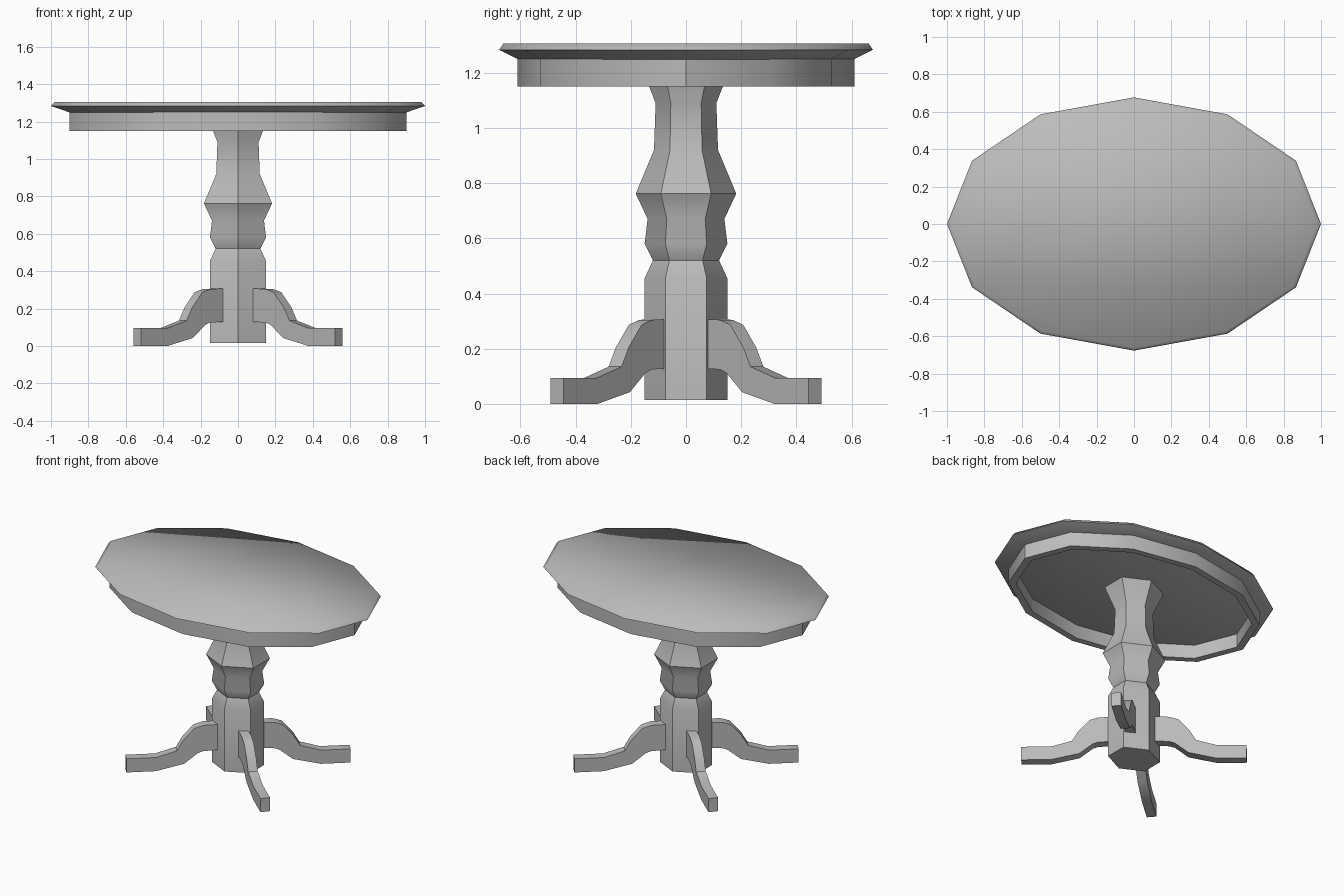
import bpy, bmesh, math
from mathutils import Vector

if "Cube" in bpy.data.objects:
    bpy.data.objects.remove(bpy.data.objects["Cube"])

mat = bpy.data.materials.new("grey")
mat.diffuse_color = (0.5, 0.5, 0.5, 1)
mat.use_nodes = True
mat.node_tree.nodes["Principled BSDF"].inputs["Base Color"].default_value = mat.diffuse_color


def finish(name, bm, angle):
    bmesh.ops.recalc_face_normals(bm, faces=bm.faces)
    me = bpy.data.meshes.new(name)
    bm.to_mesh(me)
    bm.free()
    ob = bpy.data.objects.new(name, me)
    bpy.context.collection.objects.link(ob)
    me.materials.append(mat)
    bpy.ops.object.select_all(action='DESELECT')
    ob.select_set(True)
    bpy.context.view_layer.objects.active = ob
    bpy.ops.object.shade_smooth_by_angle(angle=math.radians(angle))
    return ob


def lathe(name, sides, start, profile, angle, closed=False):
    """Stack of polygon rings given as (x radius, y radius, z)."""
    bm = bmesh.new()
    rings = []
    for rx, ry, z in profile:
        ring = []
        for i in range(sides):
            a = math.radians(start) + i * math.tau / sides
            ring.append(bm.verts.new((rx * math.cos(a), ry * math.sin(a), z)))
        rings.append(ring)
    pairs = list(zip(rings, rings[1:]))
    if closed:
        pairs.append((rings[-1], rings[0]))
    else:
        bm.faces.new(rings[0])
        bm.faces.new(rings[-1])
    for lo, hi in pairs:
        for i in range(sides):
            j = (i + 1) % sides
            bm.faces.new((lo[i], lo[j], hi[j], hi[i]))
    return finish(name, bm, angle)


# Oval twelve-sided top with bevelled rim
lathe("table_top", 12, 0, [(0.89, 0.60, 1.245), (1.0, 0.677, 1.283),
                           (0.98, 0.662, 1.305)], 60)

# Hollow apron ring beneath the top
lathe("apron", 12, 0, [(0.90, 0.61, 1.25), (0.90, 0.61, 1.15),
                       (0.85, 0.565, 1.15), (0.85, 0.565, 1.25)], 40, closed=True)

# Six-sided turned column; x is stretched so width equals depth
column = [(0.15, 0.015), (0.15, 0.455), (0.12, 0.52), (0.15, 0.58),
          (0.139, 0.67), (0.182, 0.762), (0.116, 0.92), (0.11, 1.09),
          (0.172, 1.248)]
k = 1 / math.cos(math.radians(30))
lathe("column", 6, 30, [(r * k, r, z) for r, z in column], 40)

# Four splayed legs: side profile as (distance from axis, height)
leg = [(0.10, 0.307), (0.22, 0.305), (0.28, 0.287), (0.352, 0.205),
       (0.392, 0.135), (0.525, 0.095), (0.713, 0.095), (0.713, 0.0),
       (0.525, 0.0), (0.345, 0.043), (0.26, 0.112), (0.225, 0.125), (0.10, 0.13)]
splay = math.radians(41)
for name, sx, sy in (("front_right_leg", 1, -1), ("front_left_leg", -1, -1),
                     ("back_right_leg", 1, 1), ("back_left_leg", -1, 1)):
    along = Vector((sx * math.cos(splay), sy * math.sin(splay), 0))
    across = Vector((-along.y, along.x, 0)) * 0.031
    bm = bmesh.new()
    sides = [[bm.verts.new(along * d + across * s + Vector((0, 0, z)))
              for d, z in leg] for s in (-1, 1)]
    bm.faces.new(sides[0])
    bm.faces.new(sides[1])
    n = len(leg)
    for i in range(n):
        j = (i + 1) % n
        bm.faces.new((sides[0][i], sides[0][j], sides[1][j], sides[1][i]))
    finish(name, bm, 40)
